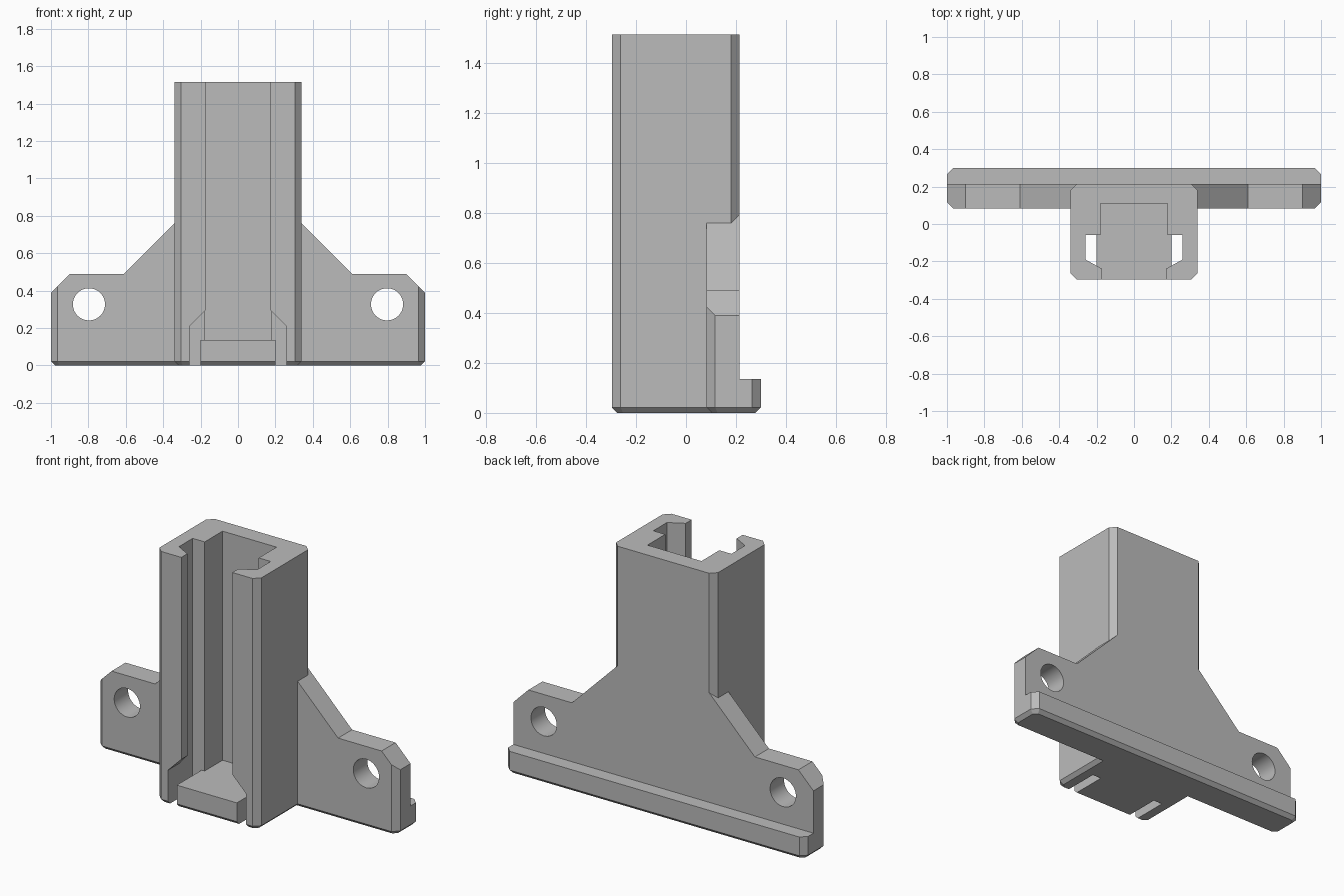
import bpy
import bmesh
from math import radians
from mathutils import Matrix

cube = bpy.data.objects.get("Cube")
if cube:
    bpy.data.objects.remove(cube, do_unlink=True)

grey = bpy.data.materials.new("mid_grey")
grey.use_nodes = True
grey.diffuse_color = (0.5, 0.5, 0.5, 1)
grey.node_tree.nodes["Principled BSDF"].inputs["Base Color"].default_value = (0.5, 0.5, 0.5, 1)

HEIGHT = 1.515
BACK = 0.215
LEDGE = 0.135
CORNER = 0.035
FOOT = 0.022


def mirrored(half):
    """Close a right-hand outline by reflecting it across x = 0."""
    return half + [(-x, v) for x, v in reversed(half) if x > 0]


def chamfered(x, y0, y1):
    """Rectangle outline with its four corners cut."""
    c = CORNER
    return mirrored([(x - c, y0), (x, y0 + c), (x, y1 - c), (x - c, y1)])


def prism(name, outline, low, high, axis="z", foot=0):
    """Extrude an outline along z, or along y for an x-z outline."""
    def place(u, v):
        return (u, v, low) if axis == "z" else (u, low, v)
    bm = bmesh.new()
    base = bm.faces.new([bm.verts.new(place(u, v)) for u, v in outline])
    new = bmesh.ops.extrude_face_region(bm, geom=[base], use_keep_orig=True)["geom"]
    step = (0, 0, high - low) if axis == "z" else (0, high - low, 0)
    bmesh.ops.translate(bm, vec=step, verts=[g for g in new if isinstance(g, bmesh.types.BMVert)])
    bmesh.ops.recalc_face_normals(bm, faces=bm.faces[:])
    if foot:
        bmesh.ops.bevel(bm, geom=list(base.edges), offset=foot, segments=1, affect="EDGES")
    return finish(name, bm)


def finish(name, bm):
    mesh = bpy.data.meshes.new(name)
    bm.to_mesh(mesh)
    bm.free()
    mesh.materials.append(grey)
    obj = bpy.data.objects.new(name, mesh)
    bpy.context.collection.objects.link(obj)
    return obj


def combine(target, tool, operation):
    """Apply a boolean and discard the tool."""
    mod = target.modifiers.new(operation.lower(), "BOOLEAN")
    mod.operation, mod.object, mod.solver = operation, tool, "EXACT"
    bpy.context.view_layer.objects.active = target
    bpy.ops.object.modifier_apply(modifier=mod.name)
    bpy.data.objects.remove(tool, do_unlink=True)


# Mounting plate: chamfered footprint trimmed to the winged silhouette
bracket = prism("slotted_bracket", chamfered(1, 0.082, 0.3), 0, 0.9, foot=FOOT)
wings = mirrored([(1.1, -0.1), (1.1, 0.29), (0.9, 0.49), (0.61, 0.49), (0.305, 0.795)])
combine(bracket, prism("wing_silhouette", wings, -0.5, 0.5, "y"), "INTERSECT")

# Back of the plate above the ledge
above_ledge = mirrored([(1.2, BACK), (1.2, 0.5)])
combine(bracket, prism("ledge_cutter", above_ledge, LEDGE, 1), "DIFFERENCE")

# Upright column
column = prism("column", chamfered(0.34, -0.297, BACK), 0, HEIGHT, foot=FOOT)
combine(bracket, column, "UNION")

# Stepped channel, open to the front and ending at the tongue
channel = mirrored([(0.17, -0.4), (0.17, -0.24), (0.26, -0.19),
                    (0.26, -0.06), (0.18, -0.06), (0.18, 0.11)])
combine(bracket, prism("channel_cutter", channel, LEDGE, 2), "DIFFERENCE")

# Flared mouth and the two slots that free the tongue
mouth = [(0.2, LEDGE), (0.2, -0.1), (0.26, -0.1), (0.26, 0.208), (0.17, 0.298)]
combine(bracket, prism("mouth_cutter", mirrored(mouth), -0.5, -0.06, "y"), "DIFFERENCE")

# Screw holes
for side in (-1, 1):
    bm = bmesh.new()
    bmesh.ops.create_cone(bm, cap_ends=True, segments=40, radius1=0.086, radius2=0.086, depth=1,
                          matrix=Matrix.Translation((side * 0.797, 0, 0.327)) @ Matrix.Rotation(radians(90), 4, "X"))
    combine(bracket, finish("hole_cutter", bm), "DIFFERENCE")

bpy.ops.object.select_all(action="DESELECT")
bracket.select_set(True)
bpy.context.view_layer.objects.active = bracket
bpy.ops.object.shade_smooth_by_angle(angle=radians(20))
